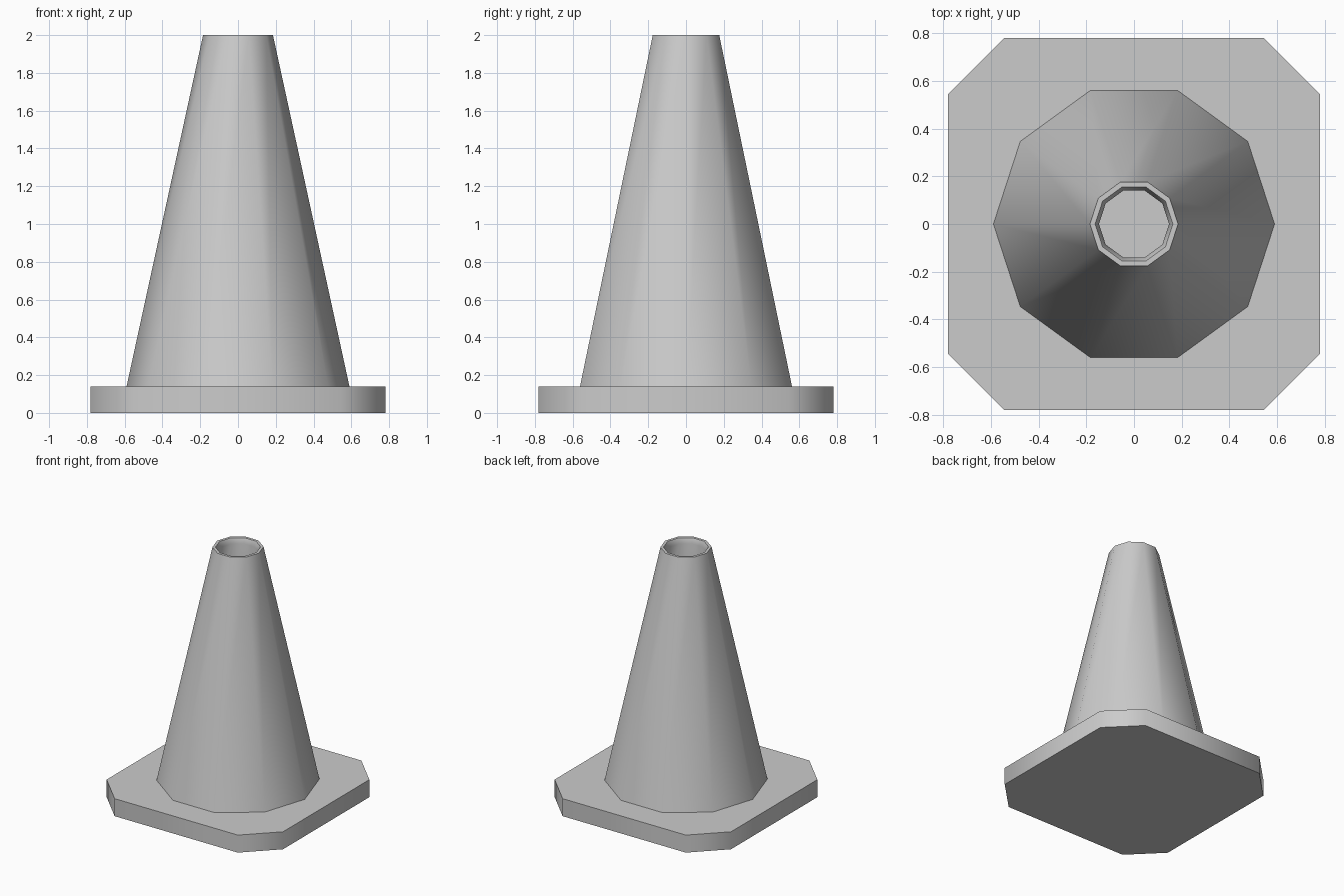
import bpy, bmesh, math

cube = bpy.data.objects.get("Cube")
if cube:
    bpy.data.objects.remove(cube, do_unlink=True)

grey = bpy.data.materials.new("plain_grey")
grey.use_nodes = True
colour = (0.6, 0.6, 0.6, 1)
grey.diffuse_color = colour
grey.node_tree.nodes["Principled BSDF"].inputs["Base Color"].default_value = colour


def finish(name, bm, angle):
    """Turn a bmesh into a named, smooth-by-angle object."""
    bmesh.ops.recalc_face_normals(bm, faces=bm.faces)
    mesh = bpy.data.meshes.new(name)
    bm.to_mesh(mesh)
    bm.free()
    mesh.materials.append(grey)
    obj = bpy.data.objects.new(name, mesh)
    bpy.context.collection.objects.link(obj)
    bpy.ops.object.select_all(action='DESELECT')
    obj.select_set(True)
    bpy.context.view_layer.objects.active = obj
    bpy.ops.object.shade_smooth_by_angle(angle=math.radians(angle))
    return obj


BASE_TOP = 0.14
SIDES = 10

# Base: square slab with chamfered corners
half, flat = 0.78, 0.545
bm = bmesh.new()
corners = []
for sx, sy in ((1, 1), (-1, 1), (-1, -1), (1, -1)):
    pair = [(sx * half, sy * flat), (sx * flat, sy * half)]
    corners += pair if sx * sy > 0 else pair[::-1]
slab = bm.faces.new([bm.verts.new((x, y, 0)) for x, y in corners])
side = bmesh.ops.extrude_face_region(bm, geom=[slab], use_keep_orig=True)
top = [v for v in side["geom"] if isinstance(v, bmesh.types.BMVert)]
bmesh.ops.translate(bm, verts=top, vec=(0, 0, BASE_TOP))
finish("base", bm, 50)

# Cone: hollow ten-sided shell with a thin rim, open onto the base
profile = [(0.59, BASE_TOP), (0.185, 2.0), (0.163, 2.0), (0.147, 1.96), (0.54, BASE_TOP)]
bm = bmesh.new()
rings = []
for radius, z in profile:
    ring = []
    for i in range(SIDES):
        a = math.tau * i / SIDES
        ring.append(bm.verts.new((radius * math.cos(a), radius * math.sin(a), z)))
    rings.append(ring)
for lower, upper in zip(rings, rings[1:]):
    for i in range(SIDES):
        j = (i + 1) % SIDES
        bm.faces.new((lower[i], lower[j], upper[j], upper[i]))
# Close the hidden underside so the shell has a clear outside
for i in range(SIDES):
    j = (i + 1) % SIDES
    bm.faces.new((rings[-1][i], rings[-1][j], rings[0][j], rings[0][i]))
finish("cone", bm, 40)
